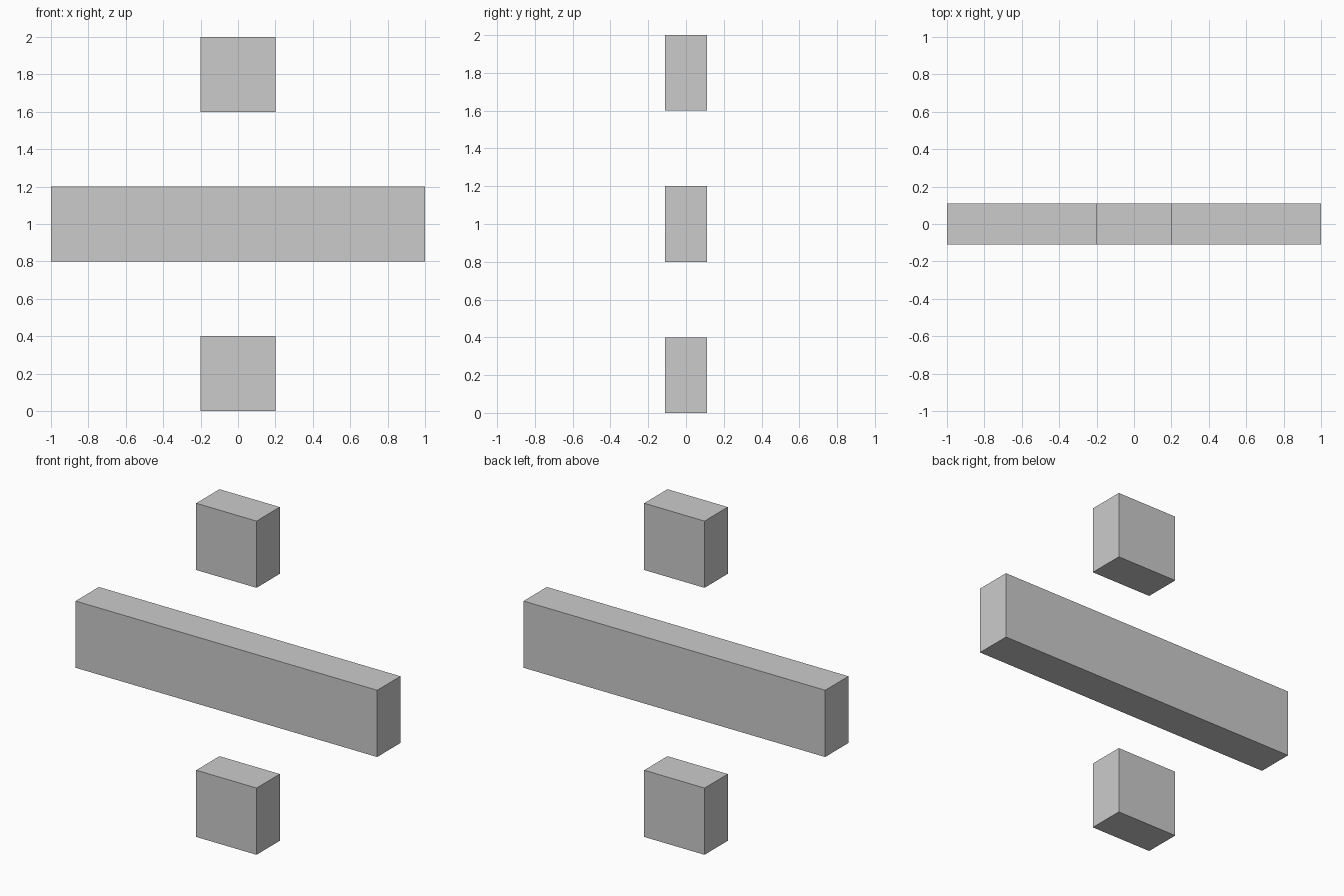
import bpy

# Remove the default cube
default = bpy.data.objects.get("Cube")
if default:
    bpy.data.objects.remove(default, do_unlink=True)

# Single plain grey material
GREY = (0.6, 0.6, 0.6, 1.0)
grey = bpy.data.materials.new("light_grey")
grey.use_nodes = True
grey.diffuse_color = GREY
shader = next(n for n in grey.node_tree.nodes if n.type == "BSDF_PRINCIPLED")
shader.inputs["Base Color"].default_value = GREY

BLOCK = 0.4    # height of every part, and width of the square blocks
DEPTH = 0.22


def box(name, width, z):
    """Add a flat-faced box centred at height z."""
    bpy.ops.mesh.primitive_cube_add(size=1, location=(0, 0, z))
    obj = bpy.context.object
    obj.name = obj.data.name = name
    obj.scale = (width, DEPTH, BLOCK)
    bpy.ops.object.transform_apply(location=False, rotation=False, scale=True)
    obj.data.materials.append(grey)
    return obj


# Long bar between two square blocks
box("lower_block", BLOCK, 0.2)
box("middle_bar", 2.0, 1.0)
box("upper_block", BLOCK, 1.8)
